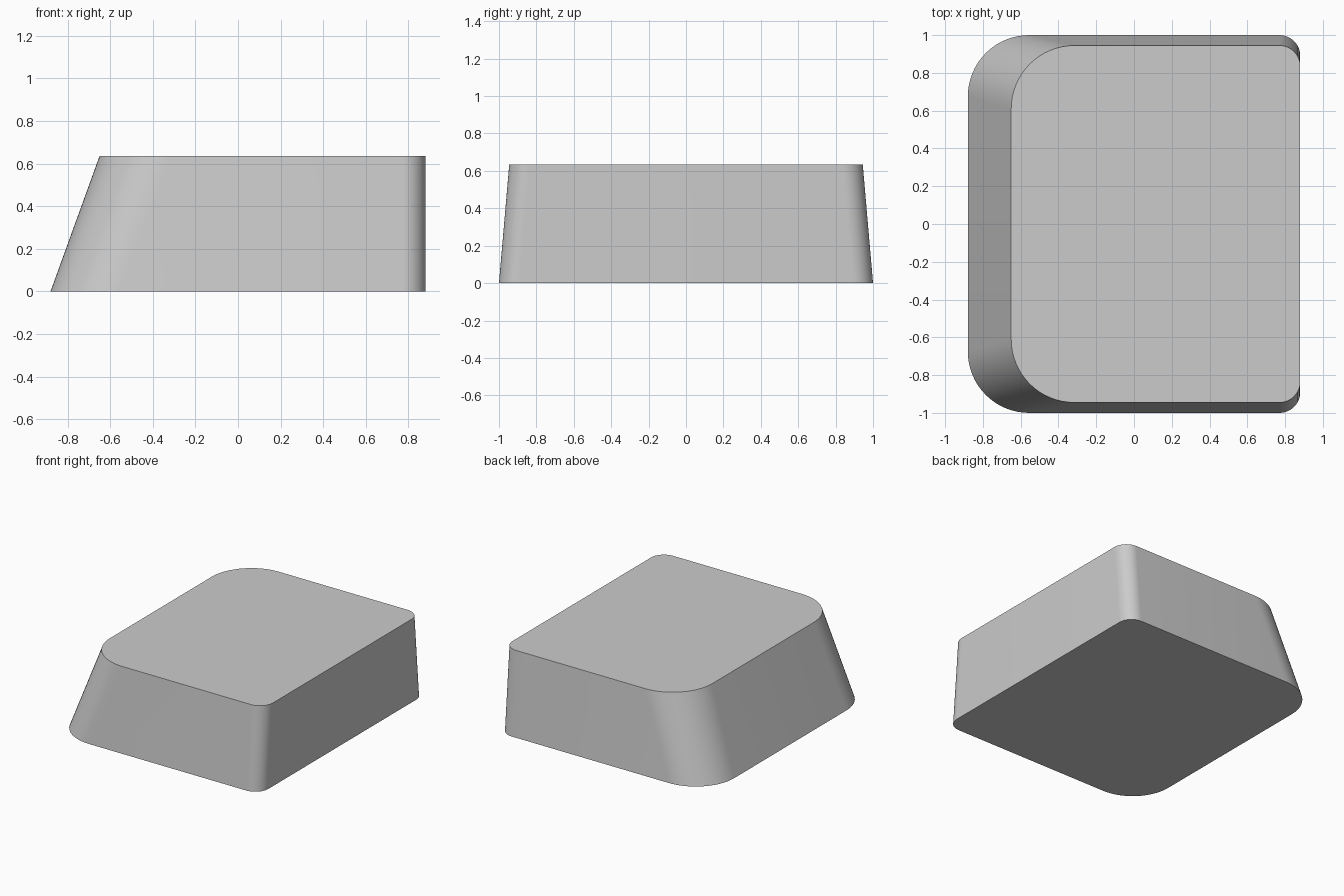
import bpy, bmesh
from math import sin, cos, pi

cube = bpy.data.objects.get("Cube")
if cube:
    bpy.data.objects.remove(cube, do_unlink=True)

HEIGHT = 0.635
STEPS = 16

grey = bpy.data.materials.new("plain_grey")
grey.use_nodes = True
colour = (0.6, 0.6, 0.6, 1)
grey.diffuse_color = colour
grey.node_tree.nodes["Principled BSDF"].inputs["Base Color"].default_value = colour


def outline(left, right, half, r_left, r_right):
    """Rounded rectangle, anticlockwise from the right back corner."""
    corners = [(right, half, r_right, 0), (left, half, r_left, 1),
               (left, -half, r_left, 2), (right, -half, r_right, 3)]
    points = []
    for x, y, r, quarter in corners:
        cx = x - r if x > 0 else x + r
        cy = y - r if y > 0 else y + r
        for i in range(STEPS + 1):
            a = (quarter + i / STEPS) * pi / 2
            points.append((cx + r * cos(a), cy + r * sin(a)))
    return points


# Tapered block lofted between two rounded outlines
bm = bmesh.new()
lower = [bm.verts.new((x, y, 0)) for x, y in outline(-0.88, 0.88, 1.0, 0.325, 0.11)]
upper = [bm.verts.new((x, y, HEIGHT)) for x, y in outline(-0.65, 0.88, 0.945, 0.335, 0.11)]
count = len(lower)
for i in range(count):
    j = (i + 1) % count
    bm.faces.new((lower[i], lower[j], upper[j], upper[i]))
bm.faces.new(upper)
bm.faces.new(lower[::-1])
bmesh.ops.recalc_face_normals(bm, faces=bm.faces)

mesh = bpy.data.meshes.new("tapered_block")
bm.to_mesh(mesh)
bm.free()
mesh.materials.append(grey)
block = bpy.data.objects.new("tapered_block", mesh)
bpy.context.collection.objects.link(block)

# Smooth corners, crisp rims
bpy.ops.object.select_all(action="DESELECT")
block.select_set(True)
bpy.context.view_layer.objects.active = block
bpy.ops.object.shade_smooth_by_angle(angle=pi / 6)
